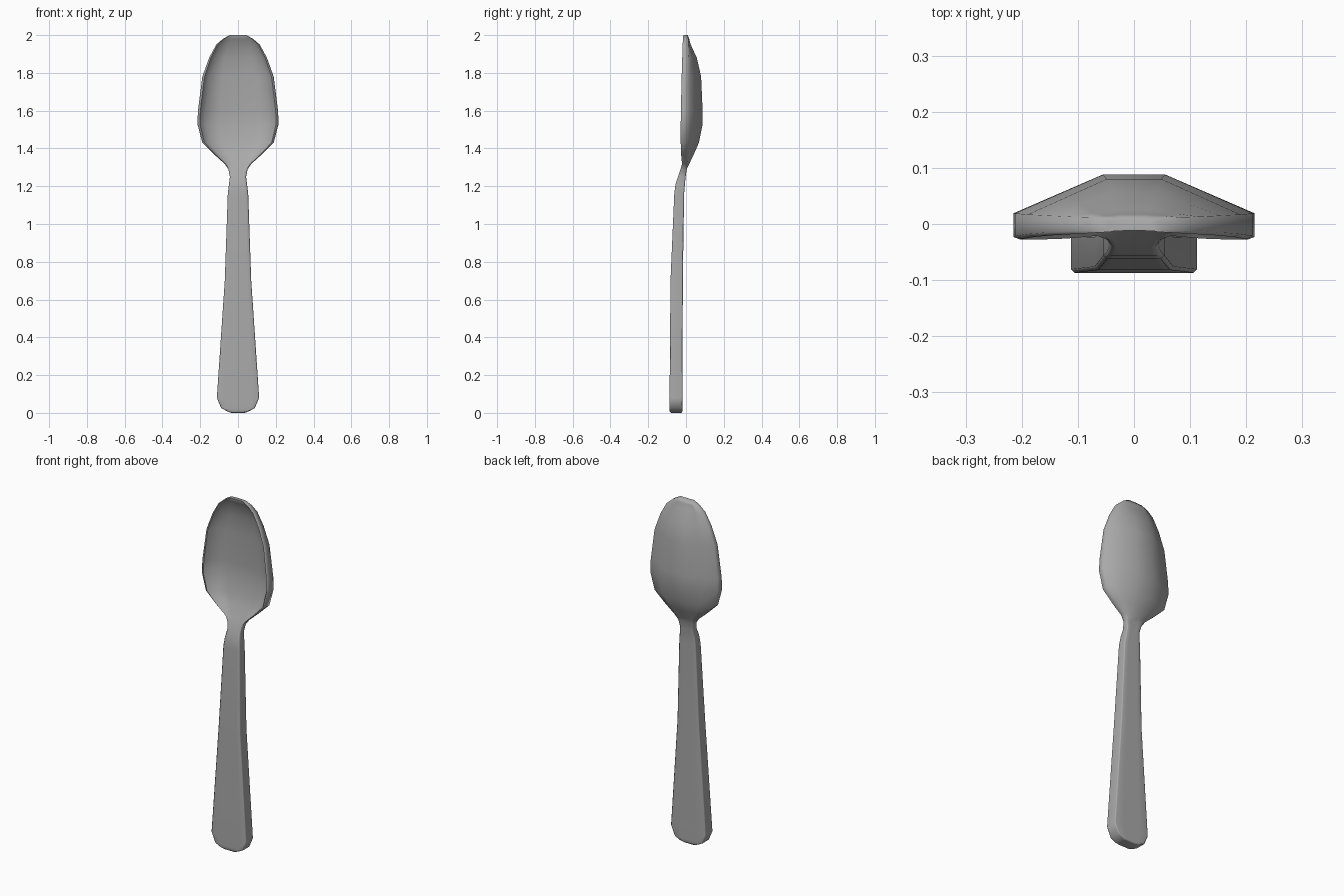
import bpy
import bmesh

cube = bpy.data.objects.get("Cube")
if cube:
    bpy.data.objects.remove(cube, do_unlink=True)

steel = bpy.data.materials.new("brushed grey metal")
steel.use_nodes = True
steel.diffuse_color = (0.4, 0.4, 0.4, 1)
steel.node_tree.nodes["Principled BSDF"].inputs["Base Color"].default_value = (0.4, 0.4, 0.4, 1)

# Handle and neck: height, half width, front y, back y
HANDLE = [
    (0.0, 0.035, -0.080, -0.025), (0.008, 0.056, -0.086, -0.019),
    (0.025, 0.089, -0.087, -0.018), (0.08, 0.112, -0.087, -0.018),
    (0.7, 0.070, -0.082, -0.017), (1.16, 0.054, -0.062, -0.010),
    (1.21, 0.048, -0.056, -0.006), (1.25, 0.043, -0.042, -0.002),
    (1.29, 0.051, -0.029, 0.004),
]
# Bowl: height, half width, rim front, hollow floor, rim back, outer back
BOWL = [
    (1.318, 0.070, -0.021, -0.014, 0.005, 0.017),
    (1.37, 0.128, -0.026, 0.008, 0.011, 0.042),
    (1.43, 0.189, -0.028, 0.031, 0.016, 0.068),
    (1.53, 0.215, -0.028, 0.046, 0.019, 0.088),
    (1.60, 0.212, -0.027, 0.047, 0.019, 0.088),
    (1.78, 0.189, -0.023, 0.043, 0.017, 0.080),
    (1.88, 0.153, -0.020, 0.033, 0.015, 0.057),
    (1.95, 0.115, -0.018, 0.011, 0.013, 0.025),
    (1.98, 0.080, -0.016, -0.009, 0.012, 0.017),
    (2.00, 0.045, -0.014, -0.012, 0.007, 0.009),
]


def handle_half(z, w, front, back):
    """Right half of a flat bar with softened corners, front to back."""
    c = 0.006
    return [(0.45 * w, front, z), (0.7 * w, front, z), (w - c, front, z),
            (w, front + c, z), (w, back - c, z), (w - c, back, z), (0.5 * w, back, z)]


def bowl_half(z, w, front, floor, rim_back, back):
    """Right half of a hollow shell with a raised rim."""
    wall = floor + (front - floor) * 0.35
    mid = rim_back + (back - rim_back) * 0.5
    return [(0.45 * w, floor, z), (0.8 * w, wall, z), (0.94 * w, front, z),
            (w, front + 0.005, z), (w, rim_back, z), (0.63 * w, mid, z), (0.26 * w, back, z)]


# One continuous body lofted through mirrored sections
halves = [handle_half(*s) for s in HANDLE] + [bowl_half(*s) for s in BOWL]
bm = bmesh.new()
rings = []
for half in halves:
    loop = half + [(-x, y, z) for x, y, z in reversed(half)]
    rings.append([bm.verts.new(p) for p in loop])
for low, high in zip(rings, rings[1:]):
    for i in range(len(low)):
        j = (i + 1) % len(low)
        bm.faces.new((low[i], low[j], high[j], high[i]))
bm.faces.new(rings[0])
bm.faces.new(rings[-1])
bmesh.ops.recalc_face_normals(bm, faces=bm.faces)

mesh = bpy.data.meshes.new("spoon")
bm.to_mesh(mesh)
bm.free()
mesh.materials.append(steel)
spoon = bpy.data.objects.new("spoon", mesh)
bpy.context.collection.objects.link(spoon)
bpy.context.view_layer.objects.active = spoon
spoon.select_set(True)
bpy.ops.object.shade_smooth_by_angle(angle=1.3)

# Keep the flat faces crisp while the softened edges blend
weighted = spoon.modifiers.new("weighted_normals", 'WEIGHTED_NORMAL')
weighted.keep_sharp = True
